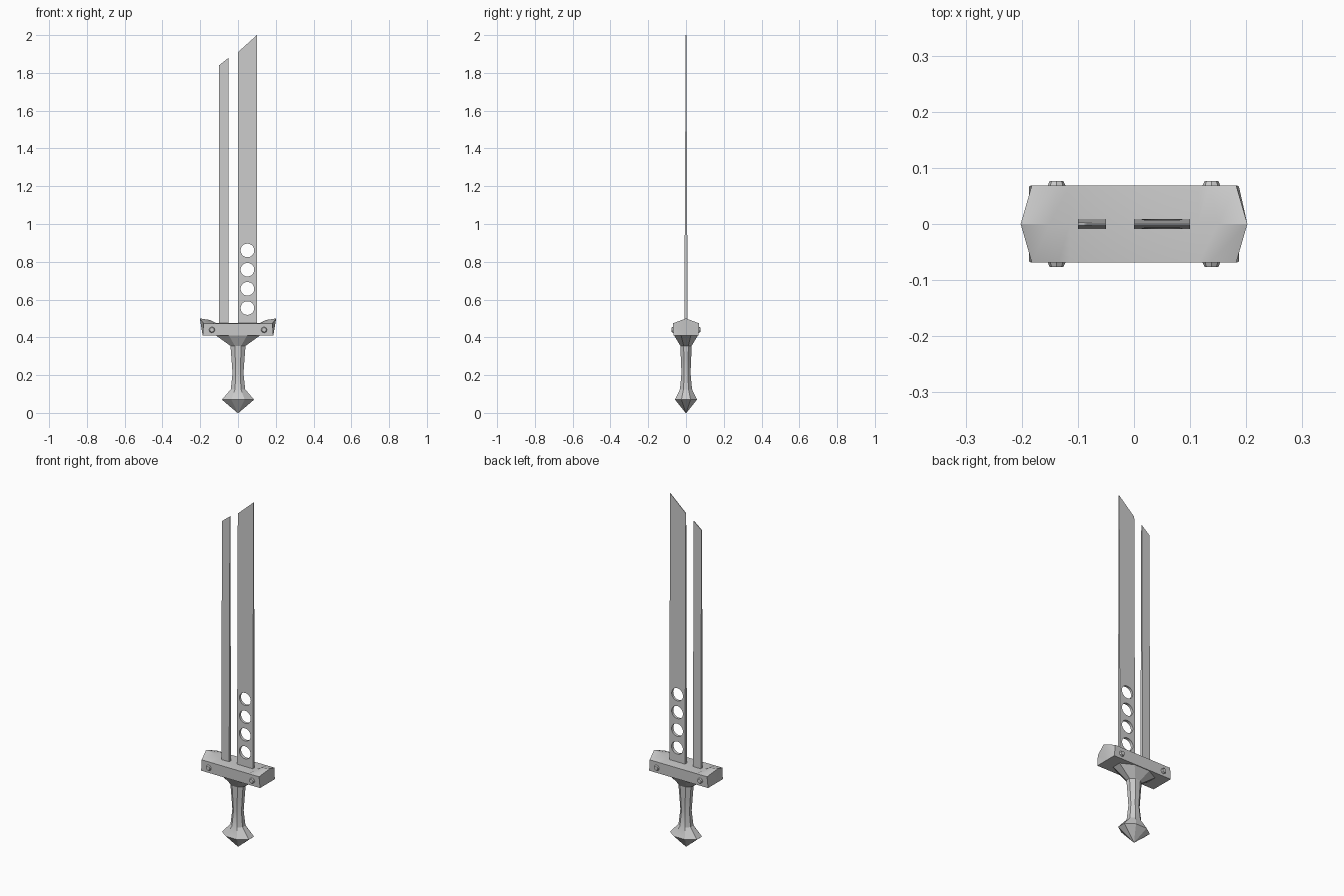
import bpy, bmesh, math
from mathutils import Matrix, Vector

if "Cube" in bpy.data.objects:
    bpy.data.objects.remove(bpy.data.objects["Cube"])


def make(name, bm, smooth=False):
    bmesh.ops.recalc_face_normals(bm, faces=bm.faces)
    me = bpy.data.meshes.new(name)
    bm.to_mesh(me)
    bm.free()
    ob = bpy.data.objects.new(name, me)
    bpy.context.collection.objects.link(ob)
    if smooth:
        bpy.ops.object.select_all(action='DESELECT')
        ob.select_set(True)
        bpy.context.view_layer.objects.active = ob
        bpy.ops.object.shade_smooth_by_angle(angle=math.radians(25))
    return ob


def loft(rings):
    """Skin a list of equal-sized point rings and cap both ends."""
    bm = bmesh.new()
    vs = [[bm.verts.new(p) for p in r] for r in rings]
    n = len(vs[0])
    for a, b in zip(vs, vs[1:]):
        for i in range(n):
            j = (i + 1) % n
            bm.faces.new((a[i], a[j], b[j], b[i]))
    bm.faces.new(vs[0])
    bm.faces.new(vs[-1])
    return bm


def blade(name, x0, x1, top0, top1):
    # thin slab tapering toward a slanted tip
    def half(z):
        return 0.009 - 0.0075 * (z - 0.45) / 1.55
    rings = []
    for za, zb in ((0.45, 0.45), (top0, top1)):
        a, b = half(za), half(zb)
        rings.append([(x0, -a, za), (x1, -b, zb), (x1, b, zb), (x0, a, za)])
    return make(name, loft(rings))


blade("narrow_blade", -0.10, -0.05, 1.84, 1.88)
wide = blade("wide_blade", 0.0, 0.10, 1.91, 2.0)

# round holes through the wide blade
bm = bmesh.new()
for z in (0.555, 0.657, 0.758, 0.86):
    bmesh.ops.create_cone(bm, cap_ends=True, segments=32, radius1=0.036, radius2=0.036, depth=0.1,
                          matrix=Matrix.Translation((0.05, 0, z)) @ Matrix.Rotation(math.pi / 2, 4, 'X'))
cutter = make("hole_cutter", bm)
cutter.hide_render = True
cutter.hide_viewport = True
mod = wide.modifiers.new("holes", 'BOOLEAN')
mod.operation = 'DIFFERENCE'
mod.object = cutter
mod.solver = 'EXACT'

# crossguard: x of bottom corner, top corner, ridge; then ridge height
half = [(0.115, 0.115, 0.115, 0.475), (0.14, 0.135, 0.15, 0.492), (0.187, 0.182, 0.202, 0.5)]
stations = [(-a, -b, -c, z) for a, b, c, z in reversed(half)] + half
rings = []
for xb, xt, xr, zr in stations:
    rings.append([(xb, -0.067, 0.41), (xt, -0.069, 0.474), (xr, 0, zr),
                  (xt, 0.069, 0.474), (xb, 0.067, 0.41), (xb, 0, 0.41)])
guard = loft(rings)
bmesh.ops.triangulate(guard, faces=[f for f in guard.faces if len(f.verts) > 4])
make("crossguard", guard, True)

# bolts on both faces of the guard
for sx in (-1, 1):
    for sy in (-1, 1):
        bm = bmesh.new()
        rot = Vector((0, 0, 1)).rotation_difference(Vector((0, sy, 0))).to_matrix().to_4x4()
        bmesh.ops.create_cone(bm, cap_ends=True, segments=8, radius1=0.021, radius2=0.012, depth=0.02,
                              matrix=Matrix.Translation((sx * 0.138, sy * 0.067, 0.44)) @ rot)
        make("guard_bolt", bm)

# grip and pommel: height, half width, half depth of octagonal sections
profile = [(0.0, 0.003, 0.002), (0.07, 0.085, 0.058), (0.125, 0.038, 0.032), (0.21, 0.029, 0.024),
           (0.28, 0.034, 0.027), (0.355, 0.04, 0.03), (0.412, 0.12, 0.064)]
octagon = [(math.cos(t), math.sin(t)) for t in (math.pi / 8 + i * math.pi / 4 for i in range(8))]
k = math.cos(math.pi / 8)
rings = [[(c / k * w, s / k * d, z) for c, s in octagon] for z, w, d in profile]
make("grip_and_pommel", loft(rings), True)
